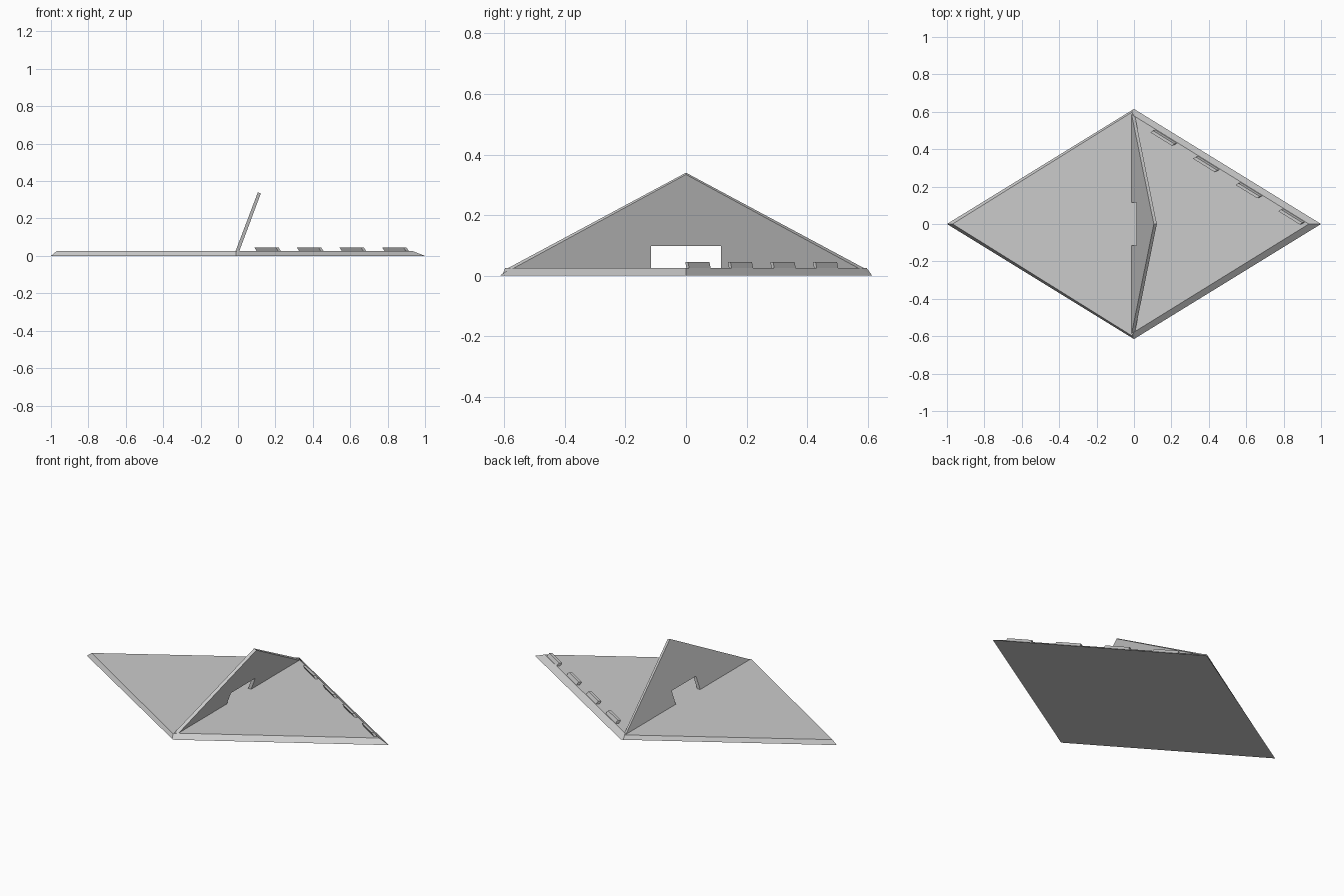
import bpy
import bmesh
from mathutils import Vector

cube = bpy.data.objects.get("Cube")
if cube:
    bpy.data.objects.remove(cube, do_unlink=True)

grey = bpy.data.materials.new("light_grey")
grey.use_nodes = True
colour = (0.6, 0.6, 0.6, 1)
grey.diffuse_color = colour
grey.node_tree.nodes["Principled BSDF"].inputs["Base Color"].default_value = colour


def loft(name, ring_a, ring_b):
    """Closed solid between two matching rings of points."""
    bm = bmesh.new()
    a = [bm.verts.new(p) for p in ring_a]
    b = [bm.verts.new(p) for p in ring_b]
    bm.faces.new(a)
    bm.faces.new(b)
    for i in range(len(a)):
        j = (i + 1) % len(a)
        bm.faces.new((a[i], a[j], b[j], b[i]))
    bmesh.ops.recalc_face_normals(bm, faces=bm.faces)
    mesh = bpy.data.meshes.new(name)
    bm.to_mesh(mesh)
    bm.free()
    mesh.materials.append(grey)
    obj = bpy.data.objects.new(name, mesh)
    bpy.context.collection.objects.link(obj)
    return obj


def mirrored(half, z):
    """Ring from the front half outline, mirrored in y."""
    back = [(x, -y) for x, y in reversed(half[1:-1])]
    return [(x, y, z) for x, y in half + back]


# Diamond base with sloped rim, wider on the left side
BASE_TOP = 0.025
loft("base_plate",
     mirrored([(-1, 0), (-0.01, -0.609), (0, -0.615), (1, 0)], 0),
     mirrored([(-0.97, 0), (-0.012, -0.597), (0, -0.578), (0.935, 0)], BASE_TOP))


# Leaning triangular panel with a doorway notch in its lower edge
def panel_ring(foot, apex, half_width):
    foot, apex = Vector(foot), Vector(apex)

    def point(y, z):
        x = foot.x + (apex.x - foot.x) * (z - foot.y) / (apex.y - foot.y)
        return (x, y, z)

    notch, lintel = 0.115, 0.098
    return [point(-half_width, foot.y), point(-notch, foot.y), point(-notch, lintel),
            point(notch, lintel), point(notch, foot.y), point(half_width, foot.y),
            point(0, apex.y)]


loft("leaning_panel",
     panel_ring((-0.015, 0.02), (0.106, 0.34), 0.597),
     panel_ring((0.003, 0.015), (0.122, 0.334), 0.587))

# Row of four small leaning blocks along the back right rim
start, step = Vector((0.115, 0.503, BASE_TOP)), Vector((0.228, -0.1405, 0))
along = Vector((0.115, -0.071, 0))
inward = Vector((-0.015, -0.009, 0))
lean = Vector((-0.013, -0.004, 0.02))
for n in range(4):
    p = start + step * n
    lower = [p, p + along, p + along + inward, p + inward]
    loft(f"rim_block_{n + 1}", lower, [q + lean for q in lower])
